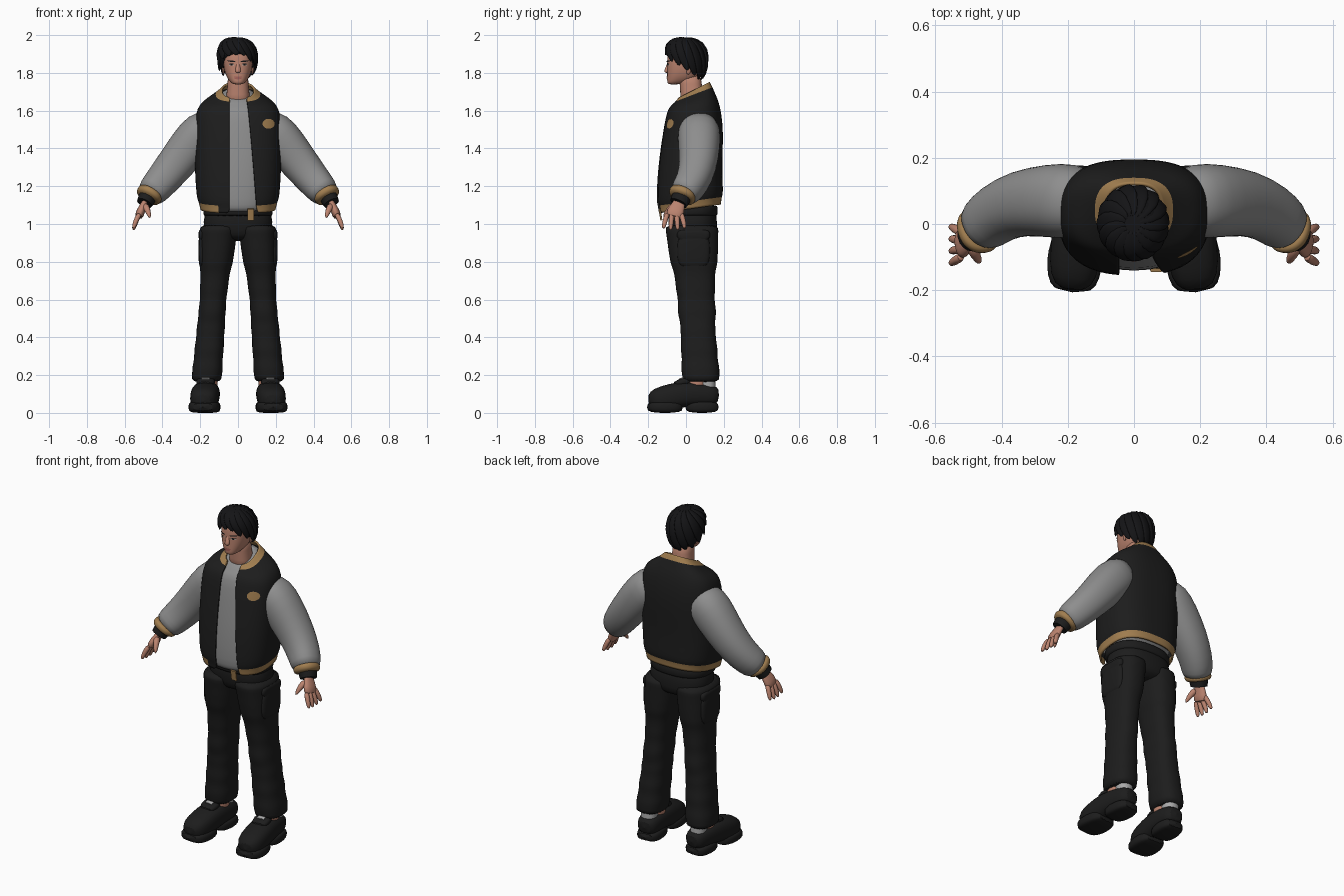
import bpy, bmesh, math, random
from mathutils import Vector

random.seed(4)
cube = bpy.data.objects.get("Cube")
if cube:
    bpy.data.objects.remove(cube)

X, Y, Z = Vector((1, 0, 0)), Vector((0, 1, 0)), Vector((0, 0, 1))
FULL = 2 * math.pi
SIDES = {"left": 1, "right": -1}


def material(name, red, green, blue):
    mat = bpy.data.materials.new(name)
    mat.use_nodes = True
    mat.diffuse_color = (red, green, blue, 1)
    shader = mat.node_tree.nodes["Principled BSDF"]
    shader.inputs["Base Color"].default_value = mat.diffuse_color
    shader.inputs["Roughness"].default_value = .8
    return mat


BLACK = material("black cloth", .012, .012, .012)
HAIR = material("black hair", .007, .007, .008)
GREY = material("grey cloth", .27, .27, .27)
TAN = material("tan trim", .36, .21, .08)
SKIN = material("skin", .5, .23, .16)
LIPS = material("lips", .36, .12, .1)
EYES = material("eye white", .5, .45, .4)
SOCK = material("pale sock", .4, .4, .4)


def finish(name, bm, mats):
    bmesh.ops.recalc_face_normals(bm, faces=bm.faces)
    mesh = bpy.data.meshes.new(name)
    bm.to_mesh(mesh)
    bm.free()
    for mat in mats:
        mesh.materials.append(mat)
    for face in mesh.polygons:
        face.use_smooth = len(face.vertices) == 4
    ob = bpy.data.objects.new(name, mesh)
    bpy.context.collection.objects.link(ob)
    return ob


def loft(name, rings, mats, closed=True, rule=None, levels=1):
    """Skin rings of points; rule(ring index, face centre) picks the material."""
    bm = bmesh.new()
    rows = [[bm.verts.new(point) for point in ring] for ring in rings]
    count = len(rows[0])
    for i, (low, high) in enumerate(zip(rows, rows[1:])):
        for j in range(count if closed else count - 1):
            k = (j + 1) % count
            face = bm.faces.new((low[j], low[k], high[k], high[j]))
            if rule:
                face.material_index = rule(i, face.calc_center_median())
    if closed:
        bm.faces.new(rows[0])
        bm.faces.new(rows[-1])
    ob = finish(name, bm, mats)
    smooth = ob.modifiers.new("Smooth", 'SUBSURF')
    smooth.levels = smooth.render_levels = levels
    return ob


def power(value, e):
    return math.copysign(abs(value) ** (2 / e), value)


def ring(centre, across, along, e, angles):
    """Rounded section spanned by two half-axis vectors."""
    return [centre + across * power(math.sin(a), e) + along * power(math.cos(a), e) for a in angles]


def circle(count):
    return [FULL * i / count for i in range(count)]


def level(z, half_width, depth, cy, tilt=0, x=0, e=2.4, angles=circle(28)):
    """Level section whose angle zero is at the front; tilt lifts its back."""
    return ring(Vector((x, cy, z)), X * half_width, -(Y + Z * tilt) * depth, e, angles)


def stack(name, rows, mat):
    return loft(name, [level(*row) for row in rows], [mat])


def tube(name, path, widths, mat, flat=1, ref=Y, side=1, e=2.2, count=16, levels=1):
    """Skin along a path; flat scales the half-width at right angles to ref."""
    points = [Vector(p) for p in path]
    rings = []
    for i, (point, width) in enumerate(zip(points, widths)):
        ahead = (points[min(i + 1, len(points) - 1)] - points[max(i - 1, 0)]).normalized()
        along = (ref - ahead * ref.dot(ahead)).normalized()
        section = ring(point, ahead.cross(along) * width * flat, along * width, e, circle(count))
        rings.append([(p.x * side, p.y, p.z) for p in section])
    return loft(name, rings, [mat], levels=levels)


def decal(name, target, x, z, half_width, half_height, mat, slope=0, lift=.004):
    """Thin oval patch wrapped onto the front of a part."""
    bm = bmesh.new()
    bmesh.ops.create_grid(bm, x_segments=8, y_segments=8, size=1)
    for v in bm.verts:
        a, b = v.co.x, v.co.y
        dx = a * math.sqrt(1 - b * b / 2) * half_width
        v.co = (x + dx, -1, z + b * math.sqrt(1 - a * a / 2) * half_height + slope * dx)
    ob = finish(name, bm, [mat])
    wrap = ob.modifiers.new("Wrap", 'SHRINKWRAP')
    wrap.target, wrap.wrap_method, wrap.wrap_mode = target, 'PROJECT', 'ABOVE_SURFACE'
    wrap.use_project_y, wrap.offset = True, lift


# Jacket body, open at the front: height, half-width, half-depth, tilt
body = [(1.08, .2, .165, .14), (1.125, .21, .17, .14), (1.14, .22, .178, .12), (1.3, .23, .17, 0),
        (1.5, .23, .16, 0), (1.62, .222, .14, .1), (1.66, .165, .115, .25), (1.685, .115, .1, .4), (1.71, .085, .085, .5)]
jacket_rings, shirt_rings = [], []
for z, half_width, depth, tilt in body:
    cy = .04 if z > 1.4 else .02
    start = math.asin(((.2 - .09 * z) / half_width) ** 1.3)
    end = FULL - math.asin((.045 / half_width) ** 1.3)
    sweep = [start + (end - start) * i / 40 for i in range(41)]
    jacket_rings.append(level(z, half_width, depth, cy, tilt, 0, 2.6, sweep))
    shirt_rings.append(level(z - .012, half_width * .84, depth * .92, cy, tilt))


def trim(i, centre):
    collar = i == len(body) - 2
    hem = i == 0 and (centre.y > 0 or abs(centre.x) > .11)
    return int(collar or hem)


jacket = loft("jacket_body", jacket_rings, [BLACK, TAN], closed=False, rule=trim, levels=2)
shell = jacket.modifiers.new("Thickness", 'SOLIDIFY')
shell.thickness, shell.offset = .01, -1
decal("chest_badge", jacket, .16, 1.53, .031, .026, TAN)
loft("shirt", shirt_rings, [GREY])

# Trouser seat, belt and strap end
stack("trouser_seat", [(1.13, .17, .13, .03), (1, .188, .13, .035), (.94, .175, .125, .04), (.91, .11, .09, .04)], BLACK)
stack("belt", [(z, .185, .142, .026) for z in (1.04, 1.05, 1.09, 1.1)], BLACK)
tube("strap_end", [(.067, -.14, 1.08), (.067, -.13, 1.02)], [.018, .018], TAN, flat=.3, ref=X, e=5, levels=0)


def leg_section(z, side):
    """Wide thigh, step at the knee panel, loose folds toward the ankle."""
    width = .07 + .06 * max(z - .6, 0) + .025 * max(.6 - z, 0) + (.008 if z > .78 else 0)
    width += .004 * math.sin(z * 60) * (1 - z)
    depth = width * (1.4 if z > .5 else 1.25)
    return level(z, width, depth, .09 - .06 * z, 0, side * (.18 - .08 * z))


def sole_point(y, z):
    return (.17 - .08 * y, y, z)


for label, side in SIDES.items():
    def limb(name, path, widths, mat, **options):
        tube(label + "_" + name, path, widths, mat, side=side, **options)

    # Trouser leg and cargo pocket
    loft(label + "_trouser_leg", [leg_section(.16 + i * .035, side) for i in range(25)], [BLACK])
    limb("cargo_pocket", [(.185, .04, z) for z in (.95, .93, .86, .79, .77)],
         [.06, .085, .09, .085, .06], BLACK, flat=.28, e=3)
    limb("pocket_flap", [(.187, .04, z) for z in (.97, .96, .9)], [.075, .09, .092], BLACK, flat=.25, e=4)

    # Ankle, sock and chunky shoe
    limb("ankle", [(.163, .055, .21), (.163, .055, .13)], [.054, .054], SKIN, levels=0)
    limb("sock", [(.163, .11, .165), (.163, .115, .11)], [.046, .044], SOCK, levels=0)
    limb("shoe_upper", [sole_point(y, z) for y, z in ((.175, .09), (.145, .092), (.07, .1), (-.01, .1), (-.08, .085), (-.16, .065), (-.2, .06))],
         [.04, .062, .07, .077, .078, .074, .04], BLACK, flat=.9, ref=X, e=2.6)
    limb("shoe_tongue", [sole_point(y, z) for y, z in ((.03, .17), (-.01, .168), (-.07, .145))],
         [.045, .052, .045], BLACK, flat=.4, ref=X, e=3)
    limb("shoe_tab", [sole_point(-.005, .188), sole_point(-.035, .178)], [.022, .022], SOCK, flat=.2, ref=X, levels=0)
    for part, back, front, width in (("heel_sole", .175, -.005, .072), ("front_sole", -.015, -.208, .085)):
        steps = [back + (front - back) * i / 4 for i in range(5)]
        limb(part, [sole_point(y, .031) for y in steps], [width * s for s in (.7, .95, 1, .95, .7)],
             BLACK, flat=.032 / width, ref=X, e=4)

    # Sleeve, cuff and lining
    limb("sleeve", [(.12, .065, 1.53), (.19, .07, 1.49), (.25, .07, 1.42), (.34, .065, 1.305),
                    (.41, .035, 1.22), (.45, 0, 1.175), (.47, -.02, 1.15)],
         [.09, .115, .112, .1, .09, .083, .07], GREY, count=24)
    limb("cuff", [(.458, -.01, 1.172), (.465, -.015, 1.16), (.478, -.027, 1.143), (.482, -.03, 1.135)],
         [.06, .076, .072, .055], TAN, flat=.96, count=24)
    limb("cuff_lining", [(.475, -.02, 1.15), (.495, -.04, 1.11)], [.055, .047], BLACK, flat=.9, levels=0)

    # Hand: palm, four fingers and thumb
    limb("palm", [(.485, -.03, 1.135), (.5, -.04, 1.1), (.515, -.055, 1.07), (.527, -.065, 1.03)],
         [.03, .035, .047, .046], SKIN, flat=.5)
    for k, finger in enumerate(("index", "middle", "ring", "little")):
        y, spread = -.098 + k * .024, .014 * k - .022
        reach = .078 - .008 * abs(k - 1.5)
        limb(finger + "_finger", [(.52 + .035 * t, y + spread * t, 1.055 - (reach + .015) * t * (1 + t) / 2) for t in (0, .4, .8, 1)],
             [.014, .014, .013, .007], SKIN, count=10)
    limb("thumb", [(.495, -.06, 1.1), (.48, -.09, 1.08), (.465, -.12, 1.03)], [.02, .018, .008], SKIN, count=10)
    limb("ear", [(.073, .01, 1.79), (.08, .015, 1.815), (.08, .02, 1.85)], [.007, .016, .013], SKIN, flat=.5, count=10)

# Neck, head and face
stack("neck", [(1.62, .07, .065, .035), (1.69, .06, .06, .03), (1.74, .056, .058, .025), (1.8, .054, .06, .02)], SKIN)
head = stack("head", [(1.738, .025, .025, -.068), (1.75, .04, .055, -.045), (1.77, .056, .08, -.02),
                      (1.8, .07, .09, -.01), (1.85, .08, .1, 0), (1.92, .08, .1, 0), (1.96, .05, .06, 0)], SKIN)
tube("nose", [(0, -.09, 1.86), (0, -.096, 1.835), (0, -.105, 1.81), (0, -.102, 1.8)],
     [.008, .011, .017, .012], SKIN, flat=.8, ref=X, count=10)
decal("upper_lip", head, 0, 1.778, .022, .004, LIPS)
decal("lower_lip", head, 0, 1.771, .018, .005, LIPS, lift=.005)
for label, side in SIDES.items():
    x = .034 * side
    decal(label + "_eye", head, x, 1.842, .014, .004, EYES, lift=.002)
    decal(label + "_iris", head, x, 1.842, .005, .004, HAIR, lift=.003)
    decal(label + "_eyelash", head, x, 1.847, .015, .002, HAIR)
    decal(label + "_eyebrow", head, x, 1.862, .021, .004, HAIR, slope=.12 * side)


# Hair: cap with a hairline low at the back, plus broad swept locks
def on_scalp(a, phi, grow=1):
    spread = power(math.sin(phi), 2.5) * grow
    height = power(math.cos(phi), 2.5) * grow
    return (.1 * spread * math.sin(a) - .004, -.11 * spread * math.cos(a), 1.862 + .126 * height)


def hairline(a):
    return 1.82 - .48 * math.cos(a)


loft("hair_cap", [[on_scalp(a, hairline(a) * (1 - i / 10)) for a in circle(32)] for i in range(10)], [HAIR])
for k, a in enumerate(circle(15)):
    end = hairline(a) + random.uniform(.02, .2)
    path = [on_scalp(a - (1 - t) * .8, .12 + (end - .12) * t, 1 + .04 * math.sin(math.pi * t)) for t in (0, .3, .6, .85, 1)]
    tube("hair_lock_" + str(k + 1), path, [.01, .03, .035, .026, .005], HAIR,
         flat=.35, ref=X * math.cos(a) + Y * math.sin(a), count=8)
